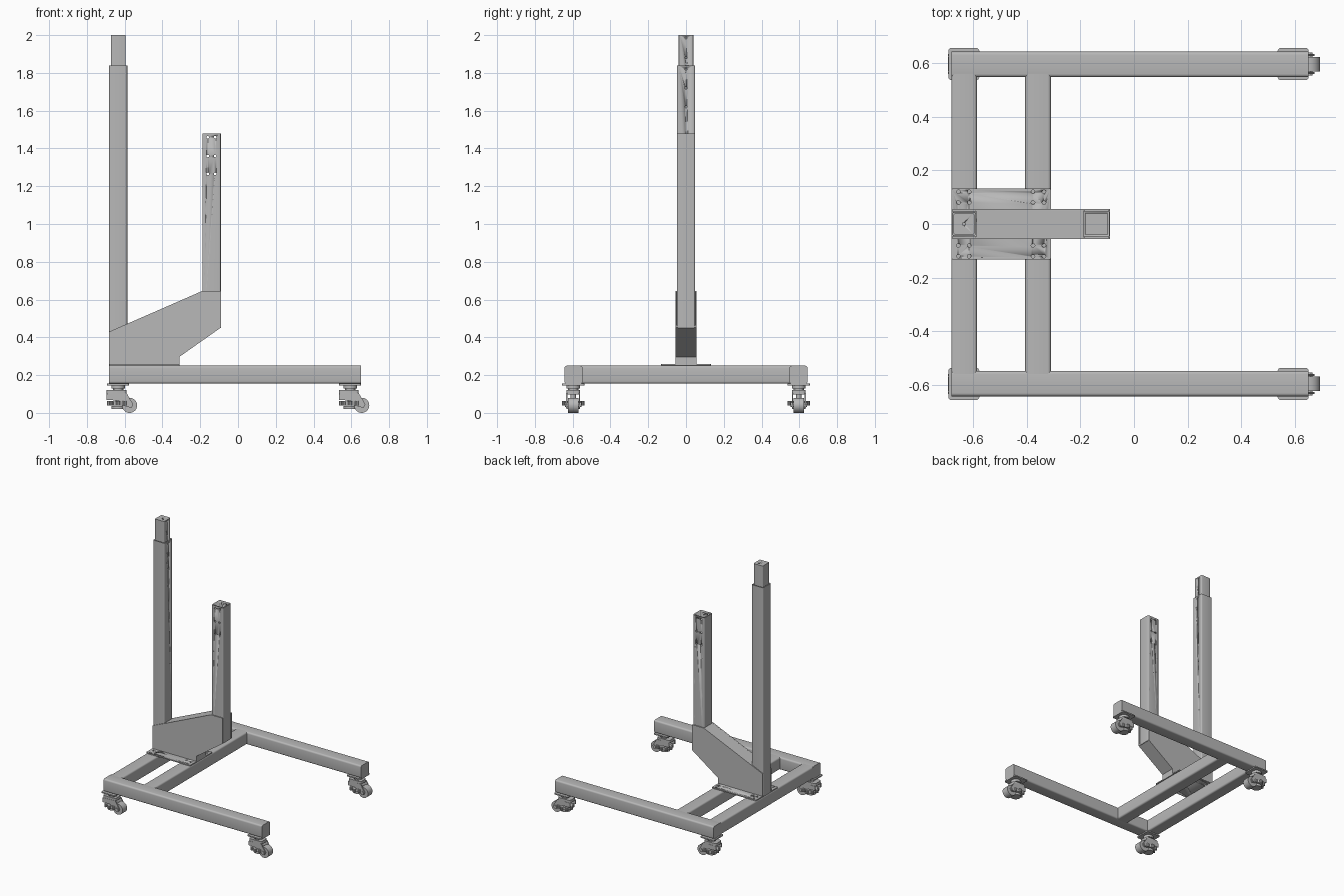
import bpy, bmesh, math
from mathutils import Matrix, Vector

cube = bpy.data.objects.get("Cube")
if cube:
    bpy.data.objects.remove(cube, do_unlink=True)

steel = bpy.data.materials.new("steel grey")
steel.use_nodes = True
GREY = (0.48, 0.48, 0.48, 1)
steel.diffuse_color = GREY
steel.node_tree.nodes["Principled BSDF"].inputs["Base Color"].default_value = GREY


def finish(name, bm):
    bmesh.ops.recalc_face_normals(bm, faces=bm.faces)
    me = bpy.data.meshes.new(name)
    bm.to_mesh(me)
    bm.free()
    me.materials.append(steel)
    ob = bpy.data.objects.new(name, me)
    bpy.context.collection.objects.link(ob)
    bpy.ops.object.select_all(action="DESELECT")
    ob.select_set(True)
    bpy.context.view_layer.objects.active = ob
    bpy.ops.object.shade_smooth_by_angle(angle=math.radians(35))
    return ob


def box(name, lo, hi, axis=2, radius=0.0):
    """Box between two corners, with edges along one axis rounded."""
    lo, hi = Vector(lo), Vector(hi)
    bm = bmesh.new()
    bmesh.ops.create_cube(bm, size=1)
    for v in bm.verts:
        v.co = Vector([(lo[i] + hi[i]) / 2 + v.co[i] * (hi[i] - lo[i]) for i in range(3)])
    if radius:
        edges = [e for e in bm.edges
                 if abs((e.verts[0].co - e.verts[1].co).normalized()[axis]) > 0.9]
        bmesh.ops.bevel(bm, geom=edges, offset=radius, segments=4, profile=0.5,
                        affect="EDGES")
    return finish(name, bm)


def prism(name, pts, y0, y1):
    """Side profile in x and z, extruded along y."""
    bm = bmesh.new()
    face = bm.faces.new([bm.verts.new((x, y0, z)) for x, z in pts])
    ext = bmesh.ops.extrude_face_region(bm, geom=[face])
    for v in ext["geom"]:
        if isinstance(v, bmesh.types.BMVert):
            v.co.y = y1
    return finish(name, bm)


def add_rod(bm, centre, r, length, axis="Z", sides=24):
    turn = {"X": Matrix.Rotation(math.pi / 2, 4, "Y"),
            "Y": Matrix.Rotation(math.pi / 2, 4, "X"), "Z": Matrix()}[axis]
    bmesh.ops.create_cone(bm, cap_ends=True, segments=sides, radius1=r, radius2=r,
                          depth=length, matrix=Matrix.Translation(centre) @ turn)


def rods(name, centres, r, length, axis="Z", sides=24):
    bm = bmesh.new()
    for c in centres:
        add_rod(bm, c, r, length, axis, sides)
    return finish(name, bm)


def cut(ob, cutter):
    cutter.hide_render = True
    mod = ob.modifiers.new("cut", "BOOLEAN")
    mod.operation, mod.object = "DIFFERENCE", cutter
    deps = bpy.context.evaluated_depsgraph_get()
    me = bpy.data.meshes.new_from_object(ob.evaluated_get(deps))
    ob.modifiers.clear()
    ob.data = me
    bpy.data.objects.remove(cutter, do_unlink=True)


# Base frame
LOW, TOP = 0.155, 0.25
BACK, IN, OUT = -0.682, 0.548, 0.643
for side, s in (("left_leg", 1), ("right_leg", -1)):
    box(side, (BACK, min(s * IN, s * OUT), LOW), (0.652, max(s * IN, s * OUT), TOP), 0, 0.012)
for name, x in (("end_beam", BACK), ("cross_beam", -0.406)):
    box(name, (x, -IN - 0.012, LOW), (x + 0.096, IN + 0.012, TOP), 1, 0.012)

# Mounting plate with bolt holes
plate = box("mounting_plate", (BACK, -0.132, TOP), (-0.31, 0.132, 0.258), 2, 0.006)
bolts = [(x, s * y, TOP) for x in (-0.655, -0.615, -0.377, -0.336)
         for y in (0.08, 0.12) for s in (1, -1)]
cut(plate, rods("bolt_cutter", bolts, 0.007, 0.05, sides=12))

# Bracket: two cheeks joined by folded covers
cheek = [(BACK, 0.257), (-0.31, 0.257), (-0.31, 0.297), (-0.09, 0.452),
         (-0.09, 0.645), (-0.19, 0.645), (BACK, 0.43)]
for name, y in (("left_cheek", 0.049), ("right_cheek", -0.056)):
    prism(name, cheek, y, y + 0.007)
prism("bracket_top_cover", [(-0.59, 0.47), (-0.188, 0.645), (-0.188, 0.637), (-0.59, 0.462)],
      -0.05, 0.05)
prism("bracket_under_cover", [(-0.31, 0.257), (-0.31, 0.297), (-0.09, 0.452), (-0.09, 0.461),
                              (-0.318, 0.302), (-0.318, 0.257)], -0.05, 0.05)

# Tall column with sliding inner post
H = 0.048
CX = -0.634
column = box("tall_column", (CX - H, -H, 0.257), (CX + H, H, 1.84), 2, 0.008)
cut(column, box("bore_cutter", (CX - 0.042, -0.042, 1.4), (CX + 0.042, 0.042, 1.9), 2, 0.004))
cut(column, rods("hole_cutter", [(CX + H, 0, z) for z in (1.62, 1.72, 1.82)],
                 0.006, 0.03, "X", 12))
post = box("inner_post", (CX - 0.039, -0.039, 1.41), (CX + 0.039, 0.039, 2.0), 2, 0.006)
cut(post, rods("post_cutter", [(CX + 0.039, 0, z) for z in (1.88, 1.985)],
               0.005, 0.02, "X", 12))
cut(post, rods("cap_cutter", [(CX, 0, 2.0)], 0.006, 0.02, sides=12))

# Short open column with through holes
SX = -0.14
short = box("short_column", (SX - 0.049, -H, 0.45), (SX + 0.049, H, 1.48), 2, 0.008)
cut(short, box("bore_cutter", (SX - 0.041, -0.04, 0.47), (SX + 0.041, 0.04, 1.6), 2, 0.004))
cut(short, rods("hole_cutter", [(SX + dx, 0, z) for dx in (-0.02, 0.019)
                                for z in (1.265, 1.36, 1.46)], 0.007, 0.2, "Y", 12))


# Levelling casters
def caster(tag, x, y):
    box(tag + "_plate", (x - 0.058, y - 0.06, 0.146), (x + 0.058, y + 0.06, LOW), 2, 0.012)
    bm = bmesh.new()
    for r, z, h in ((0.036, 0.138, 0.018), (0.028, 0.125, 0.02),
                    (0.014, 0.08, 0.08), (0.036, 0.028, 0.016)):
        add_rod(bm, (x, y, z), r, h)
    finish(tag + "_swivel_and_foot", bm)
    # Toothed levelling wheel
    bm = bmesh.new()
    add_rod(bm, (x, y, 0.05), 0.047, 0.022)
    for i in range(8):
        a = math.tau * i / 8
        add_rod(bm, (x + 0.049 * math.cos(a), y + 0.049 * math.sin(a), 0.05),
                0.011, 0.024, sides=10)
    finish(tag + "_levelling_wheel", bm)
    # Housing and fork
    box(tag + "_housing", (x - 0.06, y - 0.036, 0.098), (x + 0.045, y + 0.036, 0.12), 2, 0.014)
    arm = [(-0.06, 0.1), (-0.06, 0.068), (0, 0.066), (0.042, 0.032), (0.072, 0.028),
           (0.08, 0.046), (0.045, 0.105)]
    for s in (-1, 1):
        prism(tag + "_fork_arm", [(x + dx, z) for dx, z in arm], y + s * 0.03, y + s * 0.037)
    rods(tag + "_wheel", [(x + 0.061, y, 0.04)], 0.04, 0.054, "Y", 32)
    rods(tag + "_axle", [(x + 0.061, y, 0.042)], 0.012, 0.086, "Y", 16)


for end, x in (("rear", -0.635), ("front", 0.594)):
    for side, s in (("left", 1), ("right", -1)):
        caster(end + "_" + side + "_caster", x, s * 0.597)
